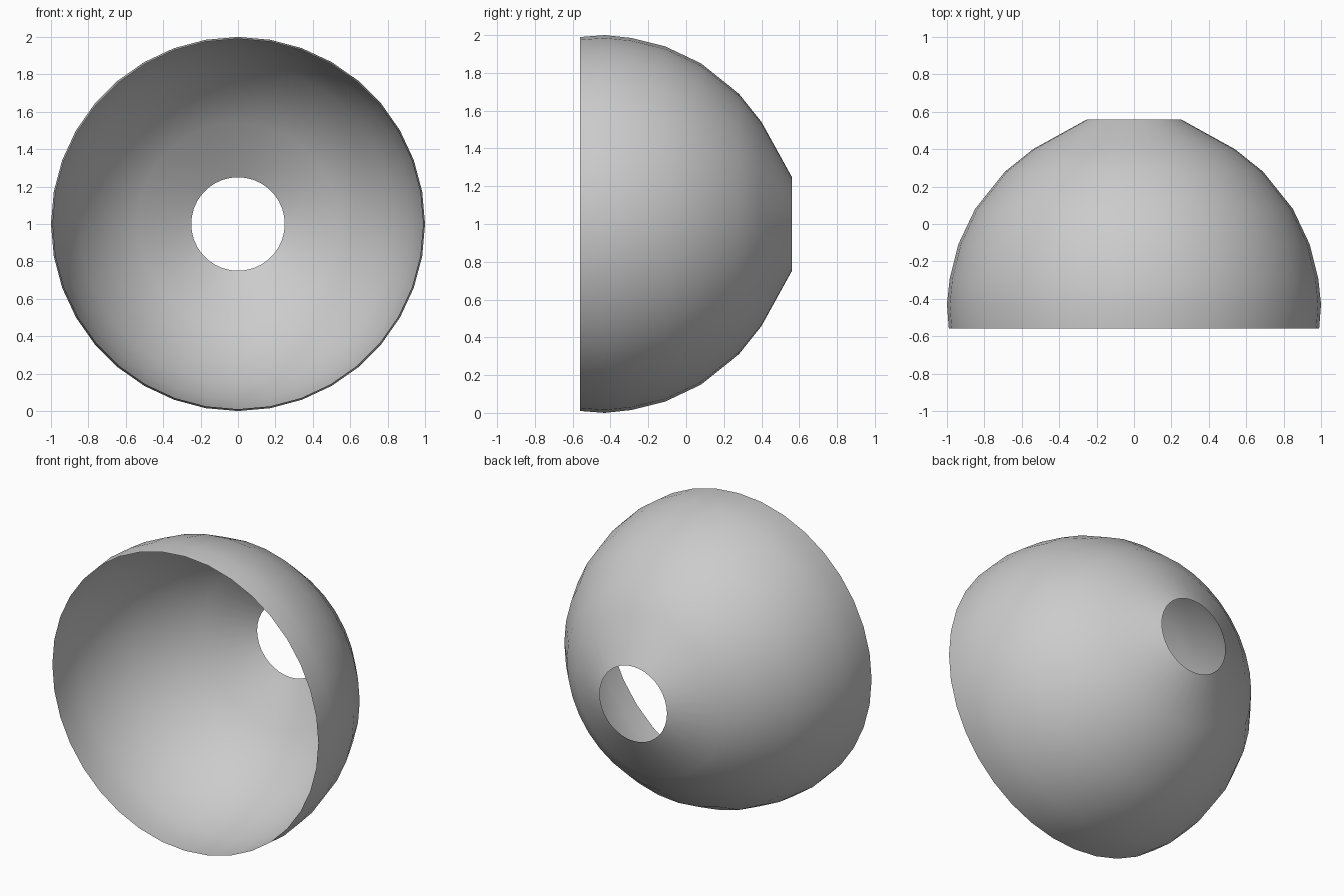
import bpy, bmesh
from math import sin, cos, pi

cube = bpy.data.objects.get("Cube")
if cube:
    bpy.data.objects.remove(cube)

SEGMENTS = 36

# Open dome profile: radius and depth, from the front rim to the back hole
profile = [(0.99, -0.56), (1.0, -0.43), (0.985, -0.29), (0.94, -0.11), (0.85, 0.08),
           (0.69, 0.28), (0.54, 0.4), (0.25, 0.56)]

# Plain grey
grey = bpy.data.materials.new("grey")
grey.use_nodes = True
colour = (0.6, 0.6, 0.6, 1)
grey.diffuse_color = colour
grey.node_tree.nodes["Principled BSDF"].inputs["Base Color"].default_value = colour

# Dome shell, turned around the y axis
bm = bmesh.new()
rings = [[bm.verts.new((r * sin(2 * pi * i / SEGMENTS), y, 1 + r * cos(2 * pi * i / SEGMENTS)))
          for i in range(SEGMENTS)] for r, y in profile]
for a, b in zip(rings, rings[1:]):
    for i in range(SEGMENTS):
        j = (i + 1) % SEGMENTS
        bm.faces.new((a[i], b[i], b[j], a[j])).smooth = True
bmesh.ops.recalc_face_normals(bm, faces=bm.faces)
mesh = bpy.data.meshes.new("dome_shell")
bm.to_mesh(mesh)
bm.free()
mesh.materials.append(grey)
bpy.context.collection.objects.link(bpy.data.objects.new("dome_shell", mesh))
